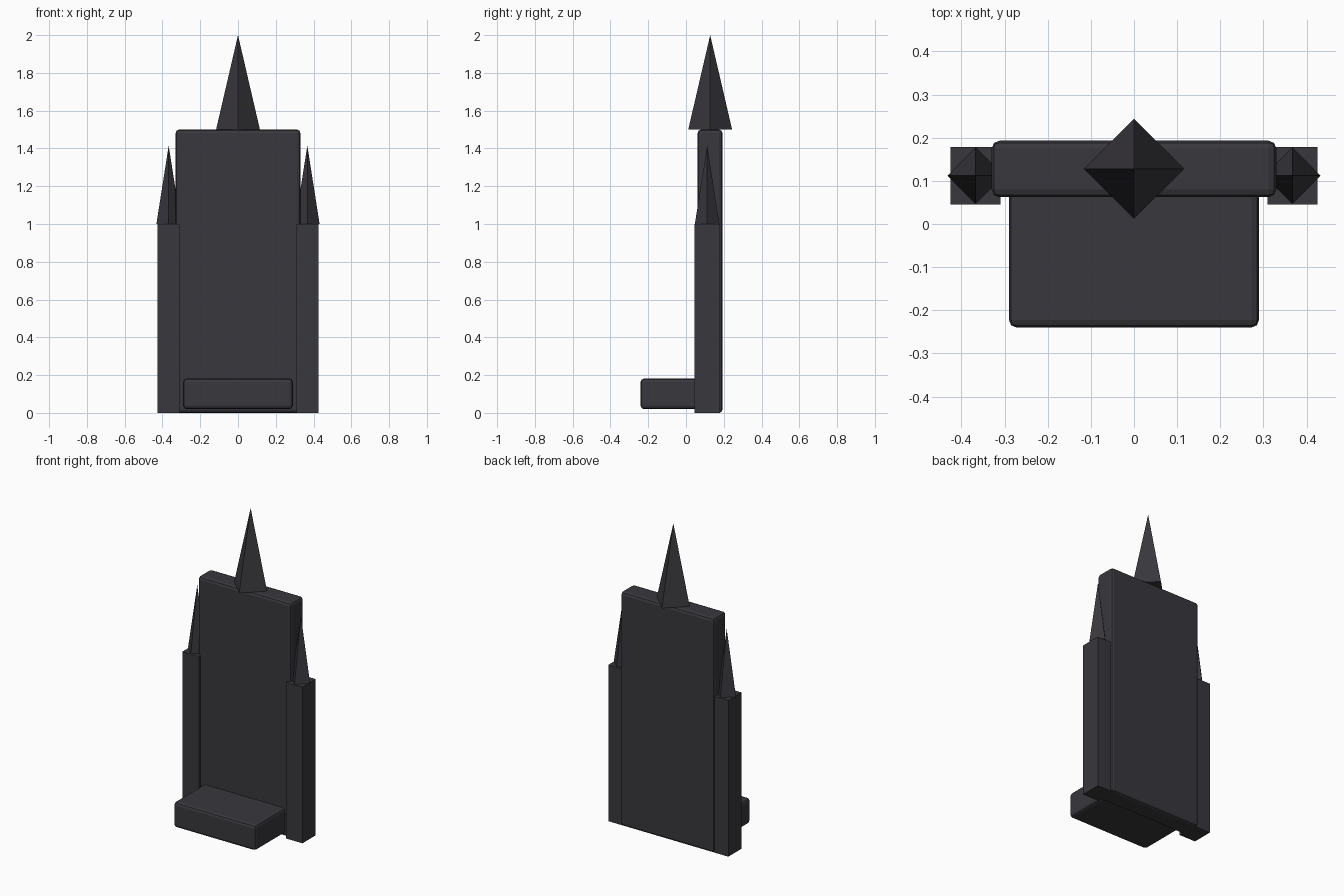
import bpy

cube = bpy.data.objects.get("Cube")
if cube:
    bpy.data.objects.remove(cube, do_unlink=True)

# One dark stone colour for the whole throne
stone = bpy.data.materials.new("dark_stone")
stone.use_nodes = True
colour = (0.04, 0.038, 0.045, 1)
stone.diffuse_color = colour
stone.node_tree.nodes["Principled BSDF"].inputs["Base Color"].default_value = colour


def block(name, low, high, bevel=0):
    centre = [(a + b) / 2 for a, b in zip(low, high)]
    bpy.ops.mesh.primitive_cube_add(size=1, location=centre)
    obj = bpy.context.object
    obj.name = name
    obj.scale = [b - a for a, b in zip(low, high)]
    bpy.ops.object.transform_apply(location=False, rotation=False, scale=True)
    obj.data.materials.append(stone)
    if bevel:
        mod = obj.modifiers.new("rounded_edges", "BEVEL")
        mod.width = bevel
        mod.segments = 2
    return obj


def spike(name, x, y, bottom, top, radius):
    # Four-sided pyramid with its corners on the x and y axes
    bpy.ops.mesh.primitive_cone_add(vertices=4, radius1=radius, radius2=0,
                                    depth=top - bottom,
                                    location=(x, y, (top + bottom) / 2))
    obj = bpy.context.object
    obj.name = name
    obj.data.materials.append(stone)
    return obj


# Tall back panel and seat
block("back_panel", (-0.33, 0.062, 0), (0.33, 0.193, 1.5), 0.018)
block("seat", (-0.29, -0.24, 0.02), (0.29, 0.08, 0.182), 0.018)

# Central spire
spike("centre_spire", 0, 0.128, 1.5, 2, 0.116)

# Side posts with their spires
for side, sign in (("left", 1), ("right", -1)):
    x = sign * 0.367
    block(side + "_post", (x - 0.058, 0.045, 0), (x + 0.058, 0.179, 1))
    spike(side + "_spire", x, 0.112, 1, 1.415, 0.065)
